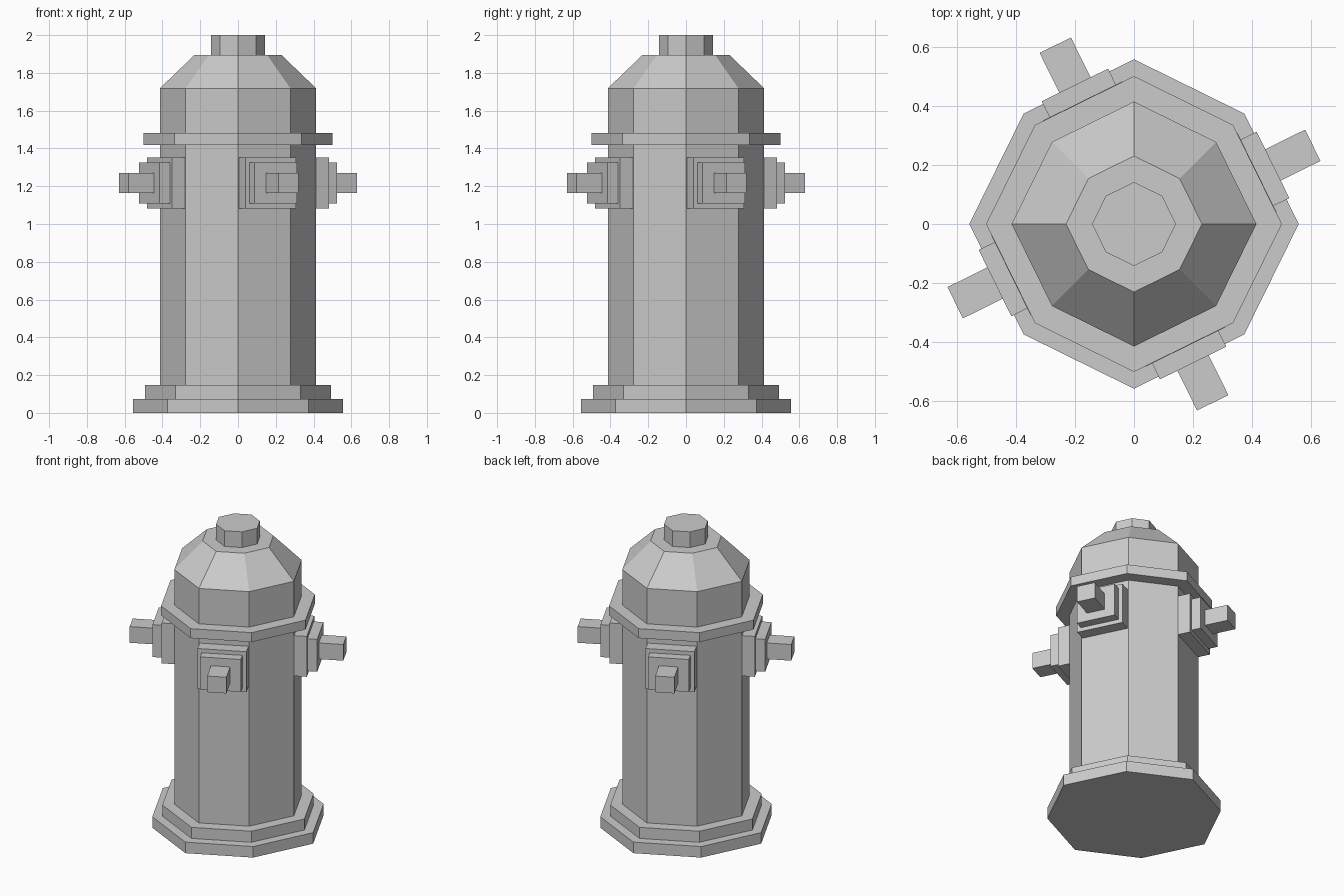
import bpy, bmesh, math
from mathutils import Vector, Matrix

if "Cube" in bpy.data.objects:
    bpy.data.objects.remove(bpy.data.objects["Cube"])

DIAG = 0.67          # x = y of the diagonal corners, relative to the axis corners
R = 0.414            # barrel radius at the axis corners


def make_object(name, bm):
    bmesh.ops.recalc_face_normals(bm, faces=bm.faces)
    mesh = bpy.data.meshes.new(name)
    bm.to_mesh(mesh)
    bm.free()
    obj = bpy.data.objects.new(name, mesh)
    bpy.context.collection.objects.link(obj)
    return obj


def eight_sided(name, profile, cap_first=True, cap_last=True):
    """Stack of eight-sided rings following a (radius, z) profile."""
    corners = []
    for q in range(4):
        turn = Matrix.Rotation(q * math.pi / 2, 2)
        corners += [turn @ Vector((1, 0)), turn @ Vector((DIAG, DIAG))]
    bm = bmesh.new()
    rings = [[bm.verts.new((c.x * r, c.y * r, z)) for c in corners] for r, z in profile]
    for a, b in zip(rings, rings[1:]):
        for i in range(8):
            j = (i + 1) % 8
            bm.faces.new((a[i], a[j], b[j], b[i]))
    if cap_first:
        bm.faces.new(rings[0])
    if cap_last:
        bm.faces.new(rings[-1])
    return make_object(name, bm)


# Stepped foot
eight_sided("base", [(0.557, 0), (0.557, 0.074), (0.492, 0.074),
                     (0.492, 0.148), (R, 0.148)], cap_last=False)
# Straight barrel
eight_sided("barrel", [(R, 0.148), (R, 1.418)], False, False)
# Projecting collar
eight_sided("flange", [(R, 1.418), (0.5, 1.418), (0.5, 1.481), (R, 1.481)], False, False)
# Sloped bonnet
eight_sided("bonnet", [(R, 1.481), (R, 1.718), (0.23, 1.895), (0.142, 1.895)], False, False)
# Operating nut on top
eight_sided("top_nut", [(0.142, 1.895), (0.142, 2.0)], cap_first=False)

# Four outlets, each square to one barrel face: (inner, outer, width, height)
p0, p1 = Vector((0, -R, 0)), Vector((DIAG * R, -DIAG * R, 0))
tangent = (p1 - p0).normalized()
out = tangent.cross(Vector((0, 0, 1)))
face_mid = (p0 + p1) / 2
face_dist = face_mid.dot(out)
blocks = [(0.36, 0.450, 0.30, 0.27), (0.44, 0.510, 0.25, 0.217), (0.50, 0.660, 0.118, 0.108)]

for n, side in enumerate(("front", "right", "back", "left")):
    bm = bmesh.new()
    for d0, d1, w, h in blocks:
        c = face_mid + out * ((d0 + d1) / 2 - face_dist) + Vector((0, 0, 1.217))
        frame = Matrix((tangent, out, Vector((0, 0, 1)))).transposed().to_4x4()
        size = Matrix.Diagonal((w, d1 - d0, h, 1))
        turn = Matrix.Rotation(n * math.pi / 2, 4, 'Z')
        bmesh.ops.create_cube(bm, size=1, matrix=turn @ Matrix.Translation(c) @ frame @ size)
    make_object(side + "_outlet", bm)
